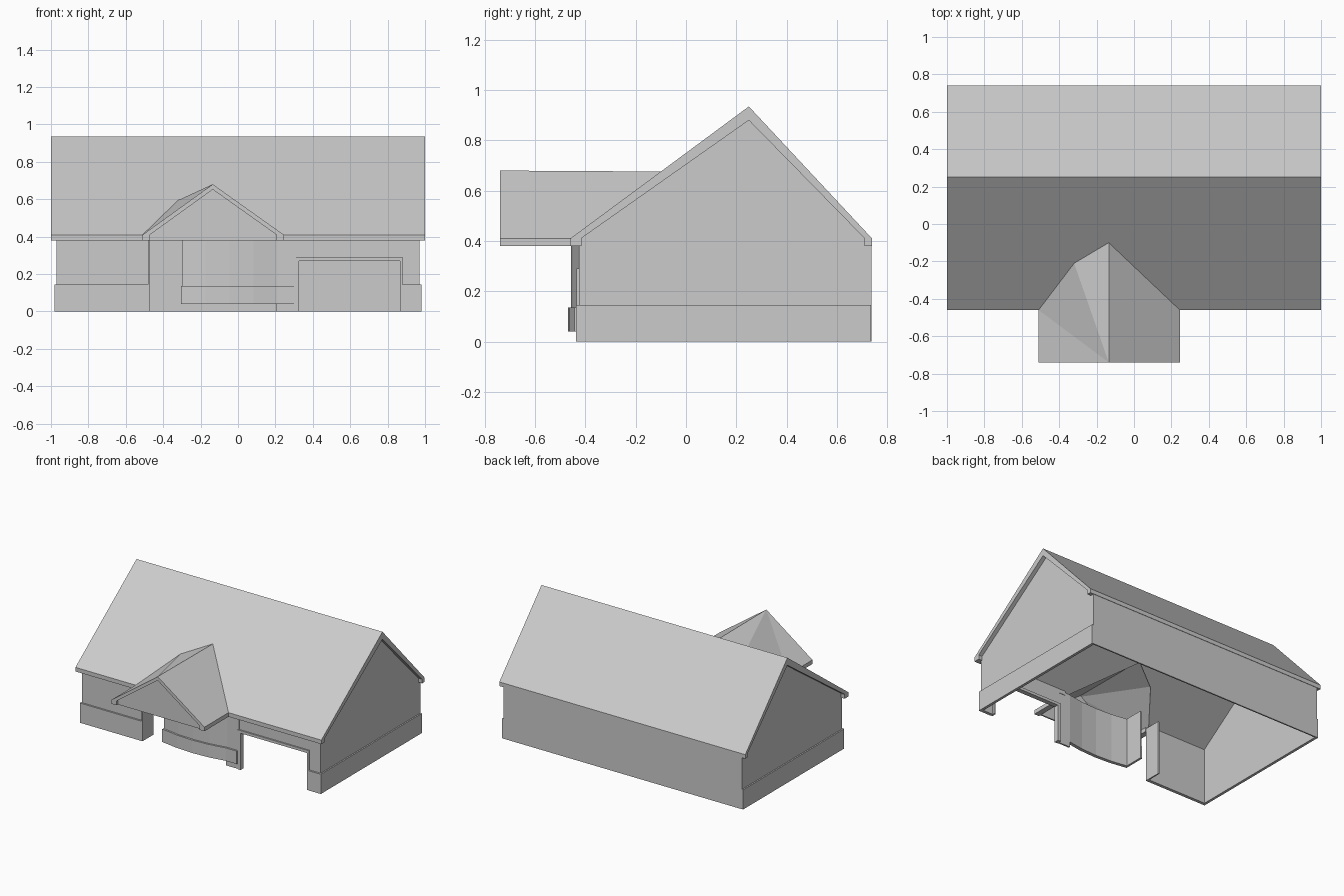
import bpy
import bmesh
from mathutils import Vector

cube = bpy.data.objects.get("Cube")
if cube:
    bpy.data.objects.remove(cube, do_unlink=True)

grey = bpy.data.materials.new("plain grey")
grey.use_nodes = True
grey.diffuse_color = (0.6, 0.6, 0.6, 1)
grey.node_tree.nodes["Principled BSDF"].inputs["Base Color"].default_value = (0.6, 0.6, 0.6, 1)


def solid(name, points, faces, offset):
    """Thicken a patch of faces by a vector, or by a function of each point."""
    bm = bmesh.new()
    points = [Vector(p) for p in points]
    shift = offset if callable(offset) else lambda p: Vector(offset)
    top = [bm.verts.new(p) for p in points]
    low = [bm.verts.new(p + shift(p)) for p in points]
    edges = {(f[i - 1], f[i]) for f in faces for i in range(len(f))}
    for f in faces:
        bm.faces.new([top[i] for i in f])
        bm.faces.new([low[i] for i in reversed(f)])
    for a, b in edges:
        if (b, a) not in edges:
            bm.faces.new([top[b], top[a], low[a], low[b]])
    bmesh.ops.recalc_face_normals(bm, faces=bm.faces)
    mesh = bpy.data.meshes.new(name)
    bm.to_mesh(mesh)
    bm.free()
    mesh.materials.append(grey)
    obj = bpy.data.objects.new(name, mesh)
    bpy.context.collection.objects.link(obj)
    return obj


def box(name, x0, x1, y0, y1, z0, z1):
    pts = [(x0, y0, z1), (x1, y0, z1), (x1, y1, z1), (x0, y1, z1)]
    return solid(name, pts, [(0, 1, 2, 3)], (0, 0, z0 - z1))


EAVE, SOFFIT, RIDGE = 0.41, 0.38, 0.935
FRONT, BACK, RIDGE_Y = -0.46, 0.74, 0.25
WALL_Y, BASE_Y, BASE_Z = -0.425, -0.438, 0.145


def slope(y):
    return EAVE + (RIDGE - EAVE) * (y - FRONT) / (RIDGE_Y - FRONT)


def on_slope(x, y):
    return (x, y, slope(y))


def roof_drop(p):
    return Vector((0, 0, -0.03 - 0.025 * (p.z - EAVE) / (RIDGE - EAVE)))


# Main roof, notched where the porch roof joins it
valley = [on_slope(-0.51, FRONT), on_slope(-0.32, -0.21),
          on_slope(-0.135, -0.10), on_slope(0.245, FRONT)]
roof = [on_slope(-1, FRONT)] + valley + [on_slope(1, FRONT), on_slope(1, RIDGE_Y),
        on_slope(-1, RIDGE_Y), (-1, BACK, EAVE), (1, BACK, EAVE)]
solid("main_roof", roof, [tuple(range(8)), (7, 6, 9, 8)], roof_drop)

# Porch roof: bent left slope and flat right slope
porch = valley + [(-0.51, -0.74, EAVE), (-0.135, -0.74, 0.68), (0.245, -0.74, EAVE)]
solid("porch_roof", porch, [(4, 5, 0), (0, 5, 1), (1, 5, 2), (2, 5, 6, 3)], (0, 0, -0.028))
gable = [(-0.48, -0.725, SOFFIT), (0.215, -0.725, SOFFIT), (0.215, -0.725, 0.41),
         (-0.135, -0.725, 0.66), (-0.48, -0.725, 0.41)]
solid("porch_gable", gable, [tuple(range(5))], (0, 0.01, 0))

# Boxed eaves
for name, x0, x1, y0, y1 in (
        ("front_eave_right", -1, -0.51, FRONT, -0.415),
        ("front_eave_left", 0.245, 1, FRONT, -0.415),
        ("back_eave", -1, 1, 0.71, BACK),
        ("porch_eave_right", -0.51, -0.47, -0.74, -0.44),
        ("porch_eave_left", 0.205, 0.245, -0.74, -0.44)):
    box(name, x0, x1, y0, y1, SOFFIT, EAVE)

# Gable end walls with their base courses
for side, sx in (("right", -1), ("left", 1)):
    end = [(sx * 0.97, y, z) for y, z in (
        (WALL_Y, 0), (0.735, 0), (0.735, 0.39), (RIDGE_Y - 0.005, 0.895), (WALL_Y, 0.41))]
    solid("end_wall_" + side, end, [tuple(range(5))], (-sx * 0.01, 0, 0))
    box("end_base_" + side, sx * 0.98, sx * 0.965, BASE_Y, 0.735, 0, BASE_Z)

box("back_wall", -0.97, 0.97, 0.727, 0.737, 0, 0.39)

# Front wall pieces and base courses
box("front_wall_right", -0.97, -0.47, WALL_Y, WALL_Y + 0.01, 0, 0.4)
box("front_base_right", -0.98, -0.47, BASE_Y, WALL_Y, 0, BASE_Z)
box("entry_return", -0.48, -0.47, BASE_Y, -0.31, 0, 0.4)
box("garage_side_wall", 0.205, 0.31, -0.43, -0.418, 0, 0.4)
box("garage_side_base", 0.205, 0.30, -0.443, -0.43, 0.04, 0.135)
box("garage_lintel", 0.30, 0.88, WALL_Y, WALL_Y + 0.01, 0.28, 0.4)
box("front_wall_left", 0.87, 0.97, WALL_Y, WALL_Y + 0.01, 0, 0.4)
box("front_base_left", 0.88, 0.98, BASE_Y, WALL_Y, 0, BASE_Z)

# Garage door frame
box("garage_jamb_inner", 0.30, 0.325, -0.435, -0.40, 0, 0.29)
box("garage_jamb_outer", 0.865, 0.88, -0.435, -0.40, 0, 0.29)
box("garage_head", 0.325, 0.865, -0.435, -0.40, 0.27, 0.29)


# Bowed bay beside the entry
def bay(name, out, z0, z1):
    ts = [-1, -0.5, 0, 0.5, 1]
    outer = [(-0.045 + 0.255 * t, -0.43 - out - 0.027 * (1 - t * t), z1) for t in ts]
    inner = [(x, y + out + 0.012, z) for x, y, z in outer]
    n = len(ts)
    faces = [(i, i + 1, n + i + 1, n + i) for i in range(n - 1)]
    solid(name, outer + inner, faces, (0, 0, z0 - z1))


bay("bay_wall", 0, 0.04, 0.4)
bay("bay_base", 0.013, 0.04, 0.135)
box("bay_return", -0.30, -0.29, -0.43, -0.28, 0.04, 0.4)
box("bay_return_base", -0.306, -0.30, -0.443, -0.28, 0.04, 0.135)
